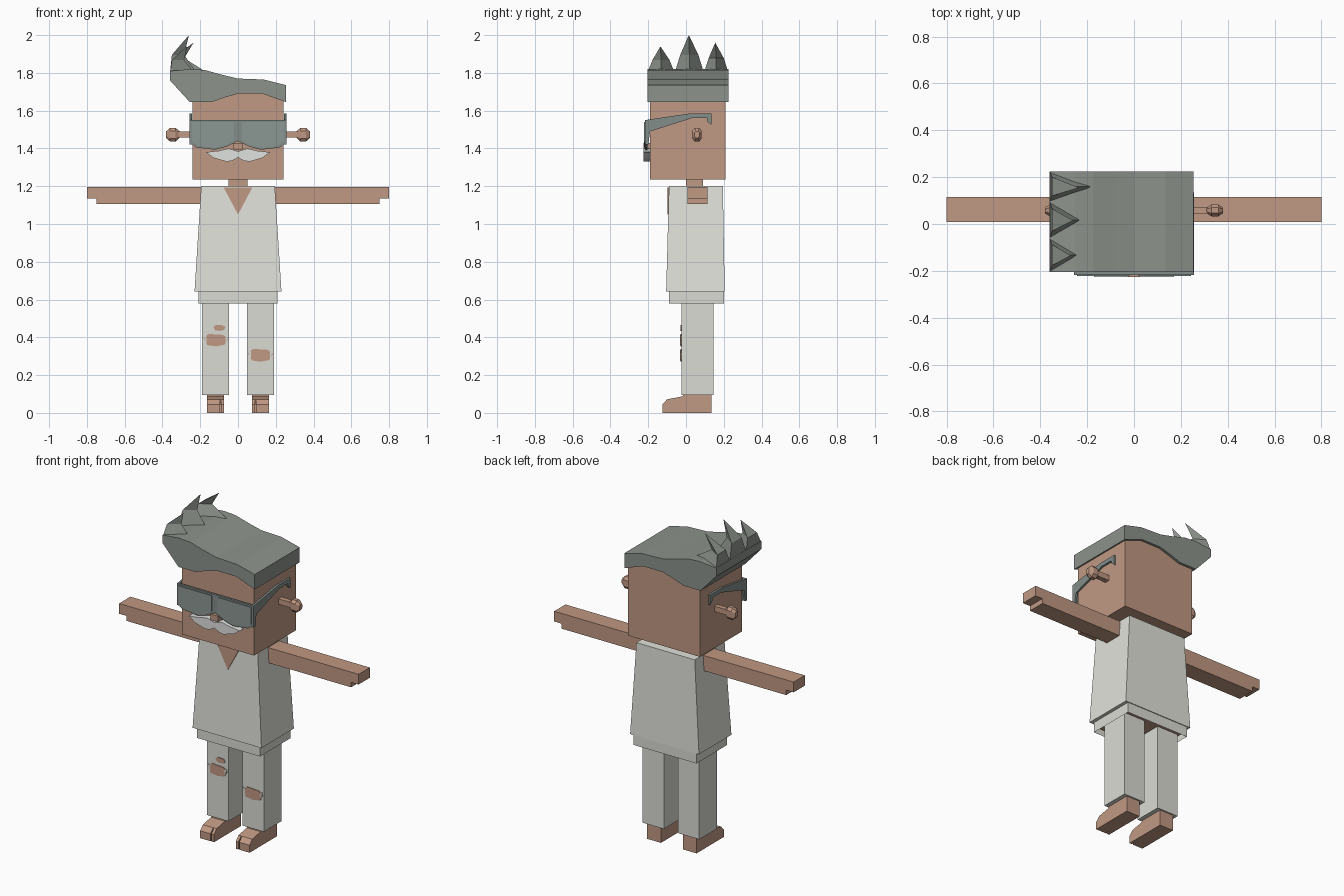
import bpy, bmesh
from mathutils import Vector

if "Cube" in bpy.data.objects:
    bpy.data.objects.remove(bpy.data.objects["Cube"], do_unlink=True)


def material(name, rgb):
    m = bpy.data.materials.new(name)
    m.use_nodes = True
    m.diffuse_color = (*rgb, 1)
    m.node_tree.nodes["Principled BSDF"].inputs["Base Color"].default_value = (*rgb, 1)
    return m


SKIN = material("tan skin", (0.53, 0.315, 0.225))
SHIRT = material("off white cloth", (0.76, 0.76, 0.71))
PANTS = material("pale grey cloth", (0.71, 0.71, 0.66))
HAIR = material("grey hair", (0.265, 0.292, 0.26))
FRAME = material("dark grey frame", (0.23, 0.27, 0.26))
LENS = material("blue grey lens", (0.26, 0.31, 0.295))
WHISKER = material("white whisker", (0.74, 0.76, 0.74))


def finish(name, bm, mat):
    bmesh.ops.recalc_face_normals(bm, faces=bm.faces)
    me = bpy.data.meshes.new(name)
    bm.to_mesh(me)
    bm.free()
    me.materials.append(mat)
    ob = bpy.data.objects.new(name, me)
    bpy.context.collection.objects.link(ob)
    return ob


def loft(name, rings, mat, caps=(True, True)):
    """Join rings of points; a one-point ring makes a tip."""
    bm = bmesh.new()
    vs = [[bm.verts.new(p) for p in r] for r in rings]
    for a, b in zip(vs, vs[1:]):
        n = len(a)
        for i in range(n):
            j = (i + 1) % n
            bm.faces.new((a[i], a[j], b[0]) if len(b) == 1 else (a[i], a[j], b[j], b[i]))
    if caps[0]:
        bm.faces.new(vs[0])
    if caps[1] and len(vs[-1]) > 2:
        bm.faces.new(vs[-1])
    return finish(name, bm, mat)


def rect(x0, x1, y0, y1, z):
    return [(x0, y0, z), (x1, y0, z), (x1, y1, z), (x0, y1, z)]


def box(name, x, y, z, mat, caps=(True, True)):
    return loft(name, [rect(*x, *y, z[0]), rect(*x, *y, z[1])], mat, caps)


def front_prism(name, outline, y0, y1, mat):
    return loft(name, [[(x, y, z) for x, z in outline] for y in (y0, y1)], mat)


def side_prism(name, outline, x0, x1, mat):
    return loft(name, [[(x, y, z) for y, z in outline] for x in (x0, x1)], mat)


def mirrored(half):
    """Complete a symmetric outline whose ends lie on x = 0."""
    return half + [(-x, z) for x, z in reversed(half[1:-1])]


# Head, neck and body
box("head", (-0.24, 0.24), (-0.19, 0.21), (1.236, 1.72), SKIN)
box("neck", (-0.05, 0.05), (0, 0.09), (1.15, 1.24), SKIN)
loft("shirt", [rect(-0.23, 0.23, -0.105, 0.205, 0.642),
               rect(-0.195, 0.195, -0.09, 0.195, 1.2)], SHIRT)
front_prism("neck_opening", [(-0.075, 1.192), (0.075, 1.192), (0, 1.05)], -0.097, -0.088, SKIN)
box("waistband", (-0.21, 0.21), (-0.09, 0.2), (0.58, 0.66), PANTS, (False, True))
box("hips", (-0.2, 0.2), (-0.08, 0.19), (0.61, 0.65), SKIN)

# Hair: a swept slab with three curled tufts on one side
front_prism("hair", [(-0.255, 1.645), (-0.14, 1.645), (-0.07, 1.67), (0, 1.69), (0.13, 1.69),
                     (0.255, 1.645), (0.255, 1.735), (0.135, 1.765), (0, 1.77), (-0.085, 1.79),
                     (-0.175, 1.815), (-0.25, 1.82), (-0.36, 1.81), (-0.36, 1.76)],
            -0.205, 0.225, HAIR)
tufts = [("front", -0.205, -0.06, -0.23, (-0.27, -0.135, 1.94)),
         ("middle", -0.06, 0.095, -0.22, (-0.26, 0.015, 2.0)),
         ("back", 0.095, 0.225, -0.16, (-0.235, 0.155, 1.96))]
for label, y0, y1, inner, tip in tufts:
    mid = (y0 + y1) / 2
    zm = 1.81 + (tip[2] - 1.81) * 0.45
    w = (y1 - y0) * 0.31
    loft("hair_tuft_" + label,
         [[(-0.36, y0, 1.8), (-0.36, y1, 1.8), (inner, mid, 1.8)],
          [(-0.35, mid - w, zm), (-0.35, mid + w, zm), (-0.285, mid, zm)],
          [tip]], HAIR)

# Glasses, nose and moustache
front_prism("glasses_front", mirrored([(0, 1.55), (0.255, 1.55), (0.255, 1.43), (0.22, 1.405),
                                       (0.12, 1.393), (0.06, 1.41), (0, 1.44)]),
            -0.218, -0.205, FRAME)
box("nose", (-0.025, 0.025), (-0.226, -0.18), (1.395, 1.43), SKIN)
front_prism("moustache", mirrored([(0, 1.385), (0.05, 1.4), (0.1, 1.388), (0.17, 1.38),
                                   (0.13, 1.35), (0.06, 1.33), (0.03, 1.335), (0, 1.352)]),
            -0.226, -0.19, WHISKER)

for side, s in (("left", 1), ("right", -1)):
    def span(a, b):
        return sorted((s * a, s * b))

    front_prism(side + "_lens", [(s * x, z) for x, z in (
        (0.02, 1.54), (0.243, 1.54), (0.243, 1.437), (0.21, 1.415), (0.12, 1.404),
        (0.06, 1.42), (0.02, 1.445))], -0.222, -0.217, LENS)
    side_prism(side + "_temple", [
        (-0.218, 1.55), (0.02, 1.585), (0.135, 1.585), (0.135, 1.525), (0.115, 1.54),
        (0.11, 1.56), (0.03, 1.56), (-0.19, 1.49), (-0.2, 1.42), (-0.218, 1.42)],
        s * 0.244, s * 0.256, FRAME)

    # Ear: a stem ending in a faceted knob
    box(side + "_ear_stem", span(0.23, 0.33), (0.043, 0.073), (1.457, 1.49), SKIN)
    rings = []
    for x, k in ((0.31, 0.5), (0.33, 1), (0.36, 1), (0.38, 0.5)):
        rings.append([(s * x, 0.058 + k * dy, 1.473 + k * dz) for dy, dz in (
            (-0.025, -0.02), (-0.012, -0.036), (0.012, -0.036), (0.025, -0.02),
            (0.025, 0.02), (0.012, 0.036), (-0.012, 0.036), (-0.025, 0.02))])
    loft(side + "_ear_knob", rings, SKIN)

    # Arm with a stepped hand tip
    front_prism(side + "_arm", [(s * x, z) for x, z in (
        (0.195, 1.105), (0.75, 1.105), (0.75, 1.135), (0.8, 1.135), (0.8, 1.197),
        (0.195, 1.197))], 0.008, 0.115, SKIN)

    # Leg and foot, with the big toe split off
    box(side + "_leg", span(0.047, 0.19), (-0.025, 0.145), (0.095, 0.63), PANTS)
    sole = [(-0.1, 0), (0.135, 0), (0.135, 0.1), (-0.01, 0.1), (-0.02, 0.087), (-0.1, 0.072)]
    toe = [(-0.125, 0), (-0.1, 0), (-0.1, 0.072), (-0.125, 0.045)]
    side_prism(side + "_foot", sole, s * 0.073, s * 0.165, SKIN)
    side_prism(side + "_big_toe", toe, s * 0.073, s * 0.09, SKIN)
    side_prism(side + "_small_toes", toe, s * 0.096, s * 0.165, SKIN)

# Torn trouser patches with frayed cloth edges
def tear(name, cx, cz, w, h):
    shape = ((-1, 0.3), (-0.6, 1), (0.6, 0.85), (1, 0.2), (0.7, -0.75), (0, -1), (-0.7, -0.8))
    front_prism(name, [(cx + w * x, cz + h * z) for x, z in shape], -0.029, -0.022, SKIN)


def fray(name, cx, cz, w, h):
    for side, s in (("left", 1), ("right", -1)):
        front_prism(name + "_" + side, [(cx + s * w * x, cz + h * z) for x, z in (
            (0.78, -0.8), (1, 0.8), (0.78, 0.6))], -0.031, -0.028, PANTS)


tear("right_knee_tear", -0.117, 0.385, 0.064, 0.033)
fray("right_knee_fray", -0.117, 0.385, 0.064, 0.033)
tear("right_small_tear", -0.098, 0.45, 0.032, 0.016)
tear("left_knee_tear", 0.119, 0.305, 0.066, 0.034)
fray("left_knee_fray", 0.119, 0.305, 0.066, 0.034)
